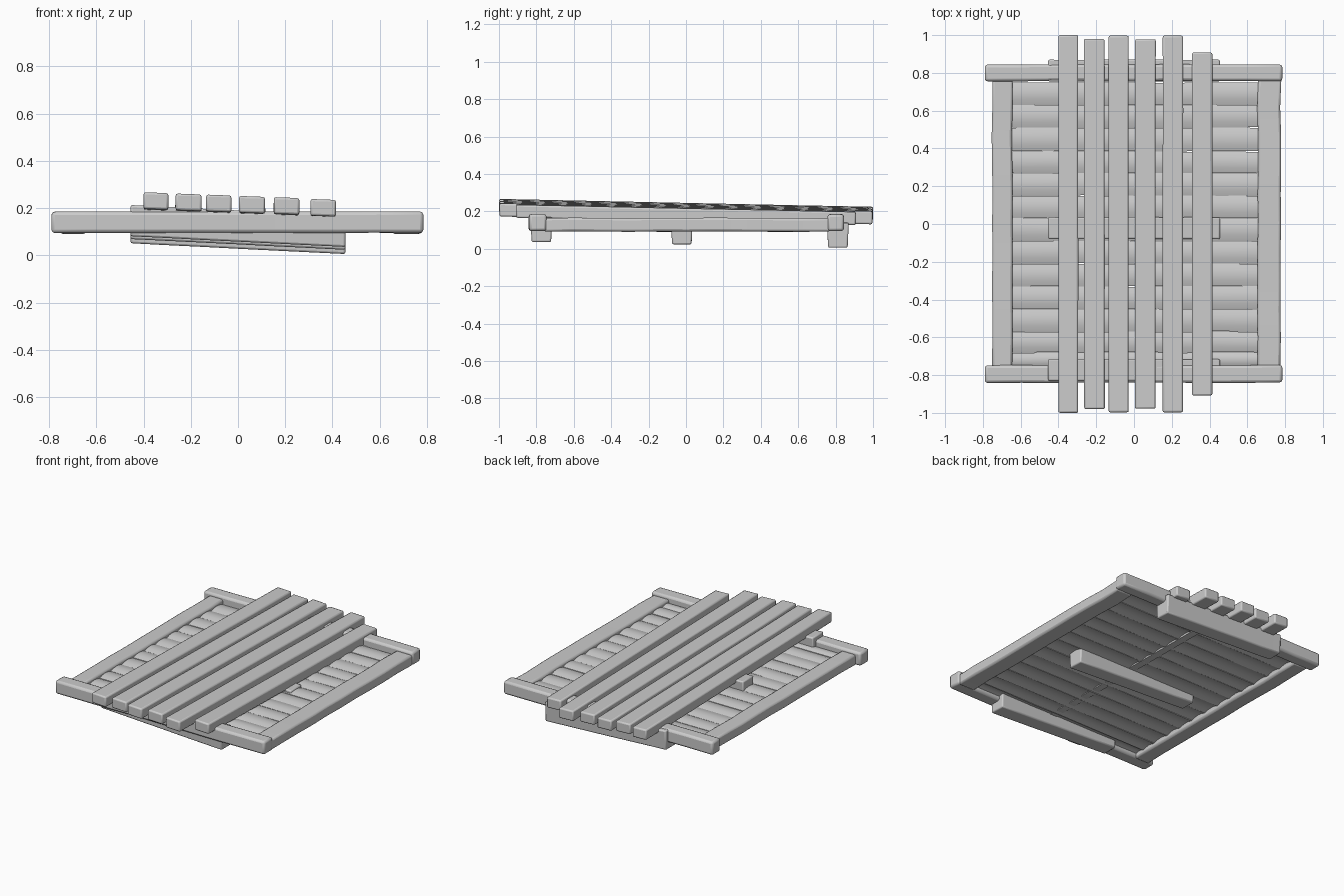
import bpy, bmesh, random, math
from mathutils import Vector

if "Cube" in bpy.data.objects:
    bpy.data.objects.remove(bpy.data.objects["Cube"])

random.seed(4)


def beam(name, lo, hi, cuts=(1, 1), slope=(0, 0), wobble=0.0, bevel=0.012, taper=0.0, crown=0.0):
    """Timber box from lo to hi; cuts = divisions in x and y; slope = z change per unit x and y."""
    nx, ny = cuts
    bm = bmesh.new()
    lo, hi = Vector(lo), Vector(hi)
    mid = (lo + hi) / 2
    bmesh.ops.create_grid(bm, x_segments=nx, y_segments=ny, size=0.5)
    for v in bm.verts:
        v.co = Vector((mid.x + v.co.x * (hi.x - lo.x), mid.y + v.co.y * (hi.y - lo.y), lo.z))
    ext = bmesh.ops.extrude_face_region(bm, geom=bm.faces[:])
    for v in [g for g in ext["geom"] if isinstance(g, bmesh.types.BMVert)]:
        v.co.z = hi.z
    bmesh.ops.recalc_face_normals(bm, faces=bm.faces[:])
    # hand-cut irregularity: each station along the timber shifts as a whole
    shifts = {}
    for v in bm.verts:
        key = round(v.co.x if nx > ny else v.co.y, 3)
        s = shifts.setdefault(key, [random.uniform(-wobble, wobble) for _ in range(2)])
        if taper and v.co.z < mid.z:
            v.co.y = mid.y + (v.co.y - mid.y) * (1 - taper)
        if crown:
            t = (v.co.y - mid.y) / (hi.y - lo.y) * 2
            v.co.z -= crown * t * t
        if nx > ny:
            v.co.y += s[0]
        elif ny > nx:
            v.co.x += s[0]
        v.co.z += s[1] * 0.4 + slope[0] * v.co.x + slope[1] * v.co.y
    me = bpy.data.meshes.new(name)
    bm.to_mesh(me)
    bm.free()
    ob = bpy.data.objects.new(name, me)
    bpy.context.collection.objects.link(ob)
    if bevel:
        mod = ob.modifiers.new("bevel", "BEVEL")
        mod.width = bevel
        mod.segments = 2
        mod.limit_method = 'ANGLE'
        mod.angle_limit = math.radians(40)
    bpy.context.view_layer.objects.active = ob
    ob.select_set(True)
    bpy.ops.object.shade_smooth_by_angle(angle=math.radians(35))
    ob.select_set(False)
    return ob


# outer frame: two end rails and two side rails
beam("front_rail", (-0.79, -0.84, 0.095), (0.785, -0.747, 0.185), (8, 1), wobble=0.002, bevel=0.014)
beam("back_rail", (-0.79, 0.757, 0.095), (0.785, 0.845, 0.185), (8, 1), wobble=0.002, bevel=0.014)
beam("left_rail", (-0.752, -0.76, 0.092), (-0.645, 0.77, 0.165), (1, 10), wobble=0.003)
beam("right_rail", (0.655, -0.76, 0.092), (0.777, 0.77, 0.165), (1, 10), wobble=0.004)

# infill boards running across, slightly crowned and uneven
edges = [-0.76, -0.68, -0.57, -0.45, -0.33, -0.21, -0.09, 0.03, 0.15, 0.27, 0.385, 0.51, 0.63, 0.75]
for i, (a, b) in enumerate(zip(edges, edges[1:])):
    beam(f"infill_board_{i + 1}", (-0.67, a + 0.001, 0.128), (0.68, b - 0.001, 0.148),
         (6, 4), slope=(random.uniform(-0.004, 0.004), 0), wobble=0.002, bevel=0, crown=0.012)

# narrow spine under the boards
beam("under_spine", (0.02, -0.75, 0.118), (0.07, 0.76, 0.132), (1, 2), slope=(0, -0.008), bevel=0)

# three cross bearers, leaning down to the right
for name, y, top in (("front_bearer", -0.773, 0.19), ("middle_bearer", -0.022, 0.178),
                     ("back_bearer", 0.812, 0.16)):
    beam(name, (-0.455, y - 0.058, top - 0.132), (0.455, y + 0.058, top), (6, 1),
         slope=(-0.05, 0), wobble=0.001, taper=0.1, bevel=0.008)

# top slats, leaning with the bearers and falling to the back
slats = [(-0.40, -0.295, 1.0), (-0.265, -0.155, 0.98), (-0.135, -0.028, 0.997),
         (0.005, 0.115, 0.978), (0.152, 0.26, 0.997), (0.307, 0.415, 0.908)]
for i, (a, b, half) in enumerate(slats):
    beam(f"top_slat_{i + 1}", (a, -half, 0.161), (b, half, 0.231), (1, 5),
         slope=(-0.037, -0.021), wobble=0.001, bevel=0.009)
